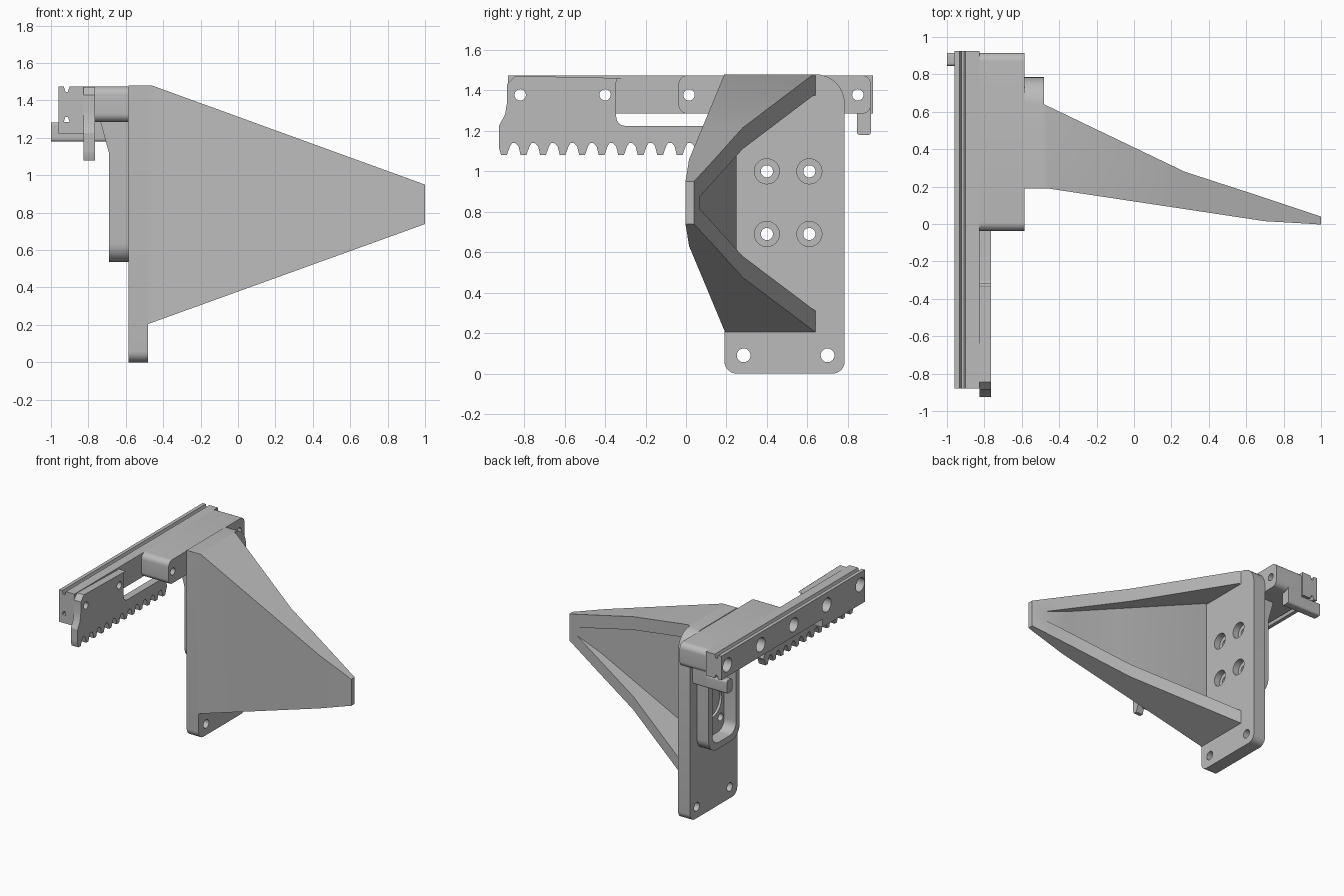
import bpy, bmesh, math
from mathutils import Vector

if "Cube" in bpy.data.objects:
    bpy.data.objects.remove(bpy.data.objects["Cube"])

grey = bpy.data.materials.new("plain grey")
grey.use_nodes = True
grey.diffuse_color = (0.5, 0.5, 0.5, 1)
grey.node_tree.nodes["Principled BSDF"].inputs["Base Color"].default_value = (0.5, 0.5, 0.5, 1)


def finish(name, bm):
    bmesh.ops.remove_doubles(bm, verts=bm.verts[:], dist=0.0005)
    bmesh.ops.recalc_face_normals(bm, faces=bm.faces[:])
    mesh = bpy.data.meshes.new(name)
    bm.to_mesh(mesh)
    bm.free()
    mesh.materials.append(grey)
    obj = bpy.data.objects.new(name, mesh)
    bpy.context.collection.objects.link(obj)
    return obj


def loft(name, rings):
    """Skin a list of closed rings and cap both ends."""
    bm = bmesh.new()
    loops = [[bm.verts.new(p) for p in ring] for ring in rings]
    n = len(loops[0])
    for a, b in zip(loops, loops[1:]):
        for i in range(n):
            j = (i + 1) % n
            bm.faces.new((a[i], a[j], b[j], b[i]))
    bm.faces.new(loops[0])
    bm.faces.new(loops[-1])
    return finish(name, bm)


def prism_x(name, pts, x0, x1):
    return loft(name, [[(x, y, z) for y, z in pts] for x in (x0, x1)])


def prism_y(name, pts, y0, y1):
    return loft(name, [[(x, y, z) for x, z in pts] for y in (y0, y1)])


def rounded(corners):
    """Round each (u, v, radius) corner of a polygon."""
    out = []
    for i, (u, v, r) in enumerate(corners):
        p = Vector((u, v))
        if r == 0:
            out.append((u, v))
            continue
        a = p + (Vector(corners[i - 1][:2]) - p).normalized() * r
        b = p + (Vector(corners[(i + 1) % len(corners)][:2]) - p).normalized() * r
        for k in range(9):
            t = math.pi / 2 * k / 8
            q = p + (a - p) * (1 - math.sin(t)) + (b - p) * (1 - math.cos(t))
            out.append((q.x, q.y))
    return out


def rect(u0, u1, v0, v1, r=0):
    return rounded([(u0, v0, r), (u1, v0, r), (u1, v1, r), (u0, v1, r)])


def circle(u, v, r, n=32):
    return [(u + r * math.cos(2 * math.pi * i / n), v + r * math.sin(2 * math.pi * i / n)) for i in range(n)]


def cut(obj, cutter):
    mod = obj.modifiers.new("cut", 'BOOLEAN')
    mod.operation = 'DIFFERENCE'
    mod.solver = 'EXACT'
    mod.object = cutter
    bpy.context.view_layer.objects.active = obj
    bpy.ops.object.modifier_apply(modifier=mod.name)
    bpy.data.objects.remove(cutter)


def drill(obj, centres, r, x0, x1):
    for y, z in centres:
        cut(obj, prism_x("cutter", circle(y, z, r), x0, x1))


parts = []

# Mounting plate with counterbored motor holes and two base holes
plate = prism_x("mounting_plate", rounded([
    (0.19, 0, 0.06), (0.785, 0, 0.06), (0.785, 1.48, 0.145), (0.19, 1.48, 0)]), -0.585, -0.48)
motor_holes = [(y, z) for y in (0.4, 0.61) for z in (0.69, 1.0)]
drill(plate, motor_holes, 0.03, -0.7, -0.4)
drill(plate, motor_holes, 0.062, -0.53, -0.4)
drill(plate, [(0.285, 0.09), (0.7, 0.09)], 0.034, -0.7, -0.4)
drill(plate, [(0.505, 0.845)], 0.12, -0.7, -0.565)
parts.append(plate)

# Tapering horn: C-shaped section with a front wall and two flanges
rings = []
wall = 0.105
for x, front, inner, back in ((-0.48, 0.19, 0.25, 0.64), (-0.46, 0.19, 0.25, 0.63),
                              (0.27, 0.08, 0.14, 0.28), (0.7, 0.015, 0.075, 0.14),
                              (0.91, 0.003, 0.07, 0.07), (1.0, -0.003, 0.04, 0.04)):
    top = 1.48 - 0.363 * max(0, x + 0.46)
    low = 0.205 + 0.361 * (x + 0.48)
    rings.append([(x, y, z) for y, z in (
        (front, low), (back, low), (back, low + wall), (inner, low + wall),
        (inner, top - wall), (back, top - wall), (back, top), (front, top))])
parts.append(loft("horn", rings))

# Motor frame behind the plate, flaring out under the slide block
frame = prism_x("motor_frame", rounded([
    (0.31, 0.535, 0.1), (0.7, 0.535, 0.1), (0.7, 1.285, 0), (0.31, 1.285, 0)]), -0.69, -0.585)
cut(frame, prism_x("cutter", rect(0.355, 0.655, 0.585, 1.16, 0.08), -0.8, -0.5))
parts.append(frame)
parts.append(prism_y("frame_brace", [(-0.685, 1.16), (-0.69, 1.12), (-0.735, 1.285), (-0.685, 1.285)], 0.31, 0.7))

# Slide block above the frame
bolt_ys = [-0.82, -0.4, 0.015, 0.43, 0.85]
block = prism_x("slide_block", rect(-0.037, 0.915, 1.285, 1.475, 0.045), -0.825, -0.585)
drill(block, [(y, 1.378) for y in (0.015, 0.85)], 0.028, -0.9, -0.5)
parts.append(block)

# End stop bar across the back end
parts.append(prism_x("end_stop", rounded([
    (0.845, 1.18, 0.015), (0.915, 1.18, 0.015), (0.915, 1.31, 0), (0.845, 1.31, 0)]), -0.825, -0.7))
parts.append(prism_x("end_stop_tip", rect(0.845, 0.915, 1.18, 1.283, 0.015), -1.0, -0.825))

# Grooved rail with counterbored bolt holes
rail = prism_y("rail", [
    (-0.96, 1.285), (-0.932, 1.285), (-0.922, 1.312), (-0.91, 1.312), (-0.9, 1.285), (-0.825, 1.285),
    (-0.825, 1.475), (-0.9, 1.475), (-0.91, 1.445), (-0.922, 1.445), (-0.932, 1.475), (-0.96, 1.475)], -0.88, 0.925)
bolts = [(y, 1.378) for y in bolt_ys]
drill(rail, bolts, 0.028, -1.1, -0.7)
drill(rail, bolts, 0.055, -1.1, -0.88)
parts.append(rail)

# Toothed rack with its foot under the rail
outline = [(-0.925, 1.13), (-0.925, 1.225), (-0.895, 1.28), (-0.885, 1.34), (-0.885, 1.43), (-0.845, 1.472)]
outline += rounded([(-0.345, 1.472, 0.03), (-0.345, 1.225, 0.045), (0.175, 1.225, 0)])
pitch = 0.0965
for i in range(11, -1, -1):
    y = -0.9 + i * pitch
    outline += [(y + d, z) for d, z in ((0.04, 1.14), (0.03, 1.125), (0.014, 1.08),
                                        (-0.014, 1.08), (-0.025, 1.115 if i == 0 else 1.125))]
    if i:
        outline.append((y - 0.04, 1.14))
rack = prism_x("rack", outline, -0.825, -0.765)
drill(rack, bolts[:2], 0.028, -0.9, -0.7)
parts.append(rack)
parts.append(prism_x("rack_foot", rect(-0.88, -0.345, 1.22, 1.285), -0.96, -0.825))

# Smooth the rounded surfaces, keep the edges sharp
bpy.ops.object.select_all(action='DESELECT')
for obj in parts:
    obj.select_set(True)
bpy.context.view_layer.objects.active = parts[0]
bpy.ops.object.shade_smooth_by_angle(angle=math.radians(25))
